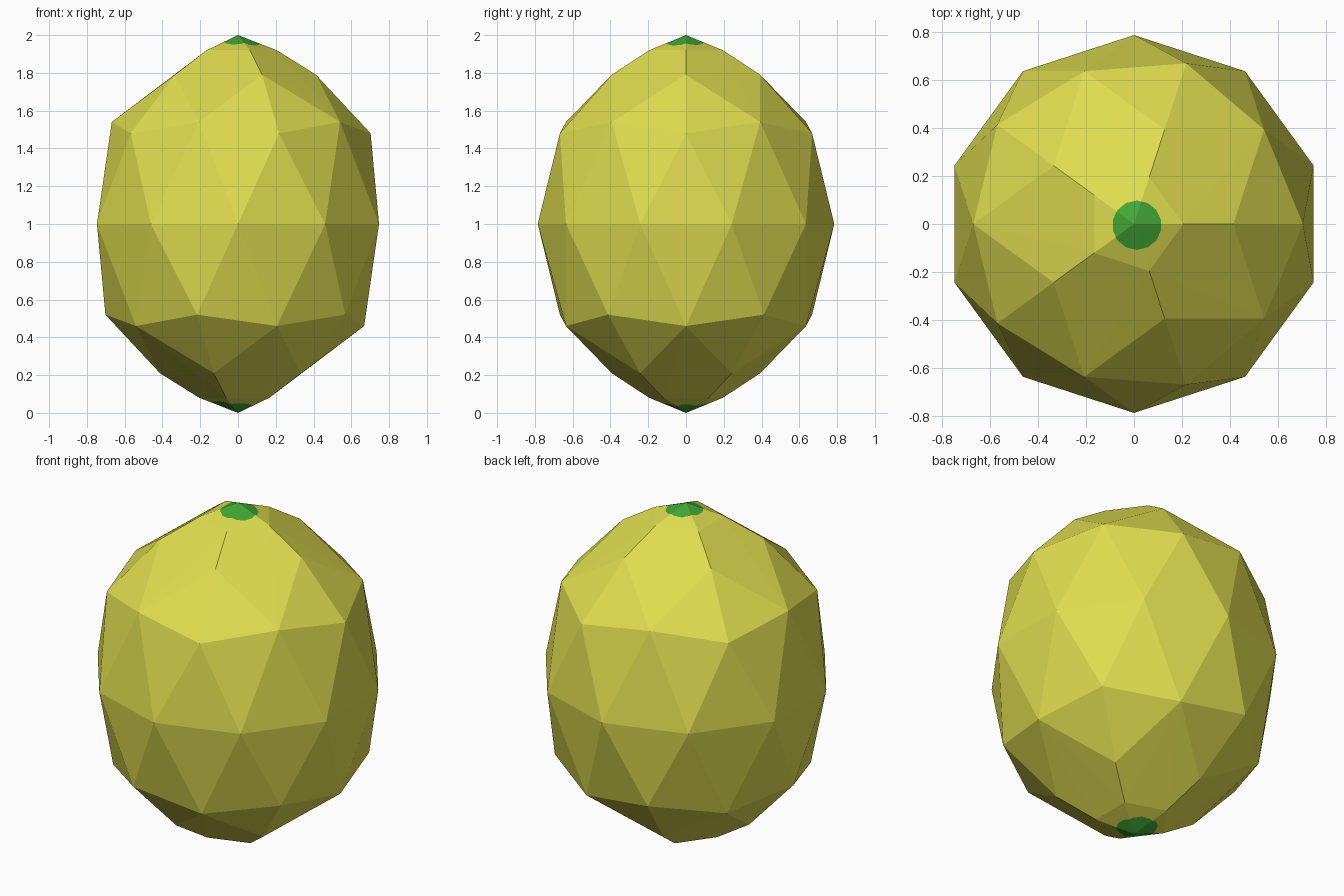
import bpy, bmesh, math
from mathutils import Vector

if "Cube" in bpy.data.objects:
    bpy.data.objects.remove(bpy.data.objects["Cube"])


def material(name, rgb):
    m = bpy.data.materials.new(name)
    m.diffuse_color = (*rgb, 1)
    m.use_nodes = True
    m.node_tree.nodes["Principled BSDF"].inputs["Base Color"].default_value = m.diffuse_color
    return m


# Faceted fruit: icosphere-like rings (radius, height, sides, start angle), upper half
R = 0.785
RINGS = [(0.205, 0.92, 5, 0), (0.413, 0.79, 5, 0), (0.702, 0.48, 5, 0), (0.668, 0.54, 5, 36)]


def ring(bm, r, z, n, start):
    for i in range(n):
        a = math.radians(start) + 2 * math.pi * i / n
        bm.verts.new((r * math.cos(a), r * math.sin(a), z))


bm = bmesh.new()
ring(bm, R, 1, 10, 18)
for side in (1, -1):
    turn = 0 if side == 1 else 180          # lower half is point-mirrored
    bm.verts.new((0, 0, 1 + side))
    for r, h, n, start in RINGS:
        ring(bm, r, 1 + side * h, n, start + turn)
bmesh.ops.convex_hull(bm, input=bm.verts[:])


# Round green spots cut into the facets at both tips
def spot(cx, cy, r, top, sides=14):
    def at_tip(f):
        z = f.calc_center_median().z
        return z > 1.92 if top else z < 0.08

    def inside(f, planes):
        c = f.calc_center_median()
        return all((c - co).dot(no) < 0 for co, no in planes)

    planes = []
    for i in range(sides):
        a = 2 * math.pi * i / sides
        no = Vector((math.cos(a), math.sin(a), 0))
        faces = [f for f in bm.faces if at_tip(f) and inside(f, planes)]
        co = Vector((cx, cy, 0)) + no * r
        geom = set(faces)
        for f in faces:
            geom.update(f.edges)
            geom.update(f.verts)
        bmesh.ops.bisect_plane(bm, geom=list(geom), dist=1e-5, plane_co=co, plane_no=no)
        planes.append((co, no))
    for f in bm.faces:
        if at_tip(f) and inside(f, planes):
            f.material_index = 1


spot(0.012, -0.005, 0.1, True)
spot(-0.02, 0.0, 0.11, False)

bmesh.ops.recalc_face_normals(bm, faces=bm.faces[:])
mesh = bpy.data.meshes.new("fruit")
bm.to_mesh(mesh)
bm.free()
mesh.materials.append(material("lemon yellow", (0.74, 0.72, 0.078)))
mesh.materials.append(material("leaf green", (0.055, 0.38, 0.036)))
bpy.context.collection.objects.link(bpy.data.objects.new("fruit", mesh))
